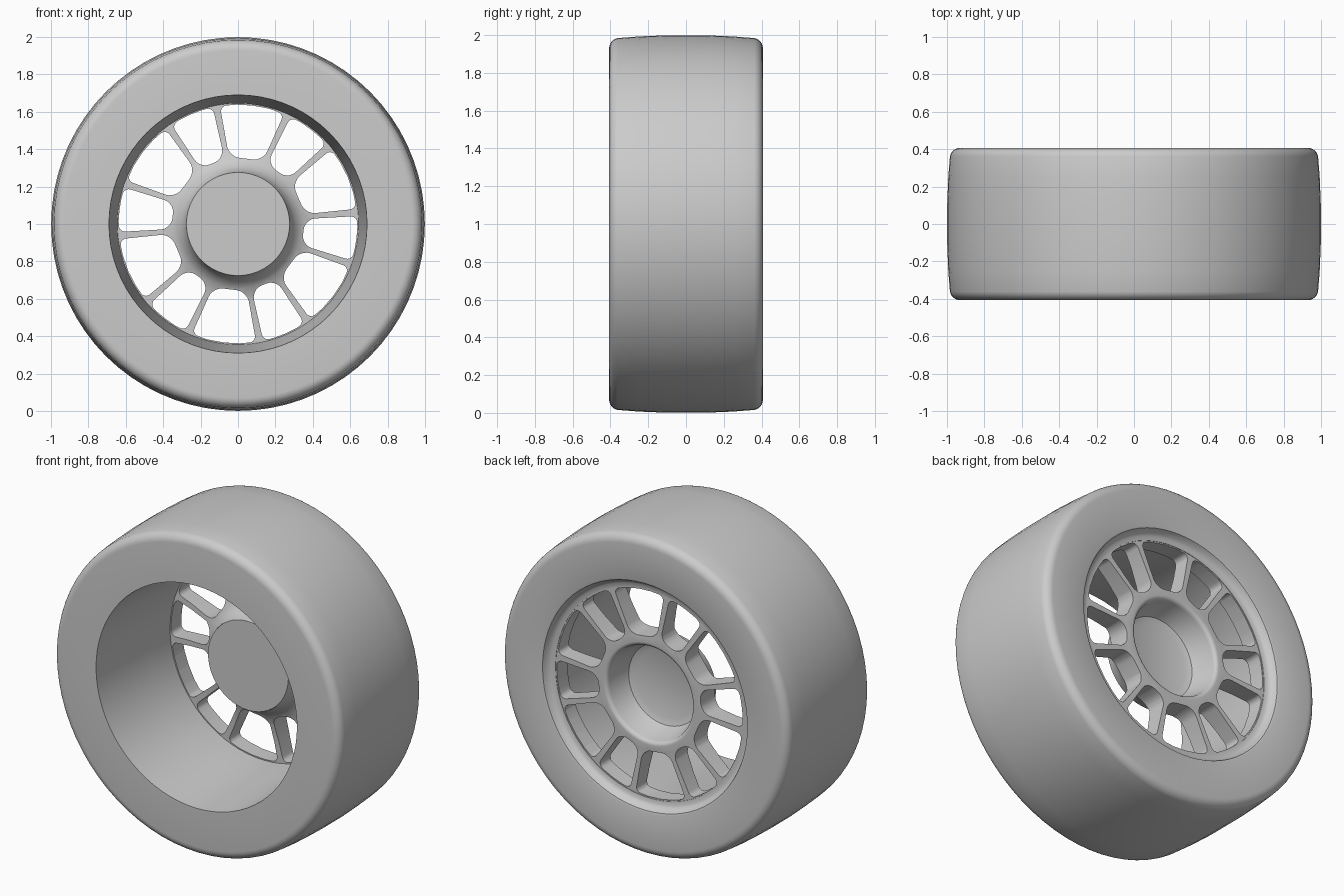
import bpy, bmesh, math
from mathutils import Matrix, Vector

cube = bpy.data.objects.get("Cube")
if cube:
    bpy.data.objects.remove(cube, do_unlink=True)

CENTRE = Vector((0, 0, 1))

grey = bpy.data.materials.new("plain_grey")
grey.use_nodes = True
grey.diffuse_color = (0.6, 0.6, 0.6, 1)
grey.node_tree.nodes["Principled BSDF"].inputs["Base Color"].default_value = (0.6, 0.6, 0.6, 1)


def add_object(name, bm):
    bmesh.ops.recalc_face_normals(bm, faces=bm.faces)
    mesh = bpy.data.meshes.new(name)
    bm.to_mesh(mesh)
    bm.free()
    mesh.materials.append(grey)
    obj = bpy.data.objects.new(name, mesh)
    obj.location = CENTRE
    bpy.context.collection.objects.link(obj)
    return obj


def lathe(name, profile, steps, closed):
    """Spin (radius, y) points around the axle."""
    bm = bmesh.new()
    verts = [bm.verts.new((r, y, 0)) for r, y in profile]
    pairs = list(zip(verts, verts[1:]))
    if closed:
        pairs.append((verts[-1], verts[0]))
    edges = [bm.edges.new(p) for p in pairs]
    bmesh.ops.spin(bm, geom=verts + edges, cent=(0, 0, 0), axis=(0, 1, 0),
                   angle=math.tau, steps=steps, use_merge=True)
    bmesh.ops.remove_doubles(bm, verts=bm.verts, dist=1e-4)
    return add_object(name, bm)


def arc(cx, cy, radius, start, end, n=6):
    """Quarter-round points for a profile corner."""
    angles = [math.radians(start + (end - start) * i / n) for i in range(n + 1)]
    return [(cx + radius * math.cos(a), cy + radius * math.sin(a)) for a in angles]


def add_window(bm, angle, outer_half, inner_half):
    """Rounded keystone prism that cuts one gap between spokes."""
    part = bmesh.new()
    spread = math.radians(outer_half)
    inner = [(0.352, -inner_half), (0.352, inner_half)]
    outer = [(0.638 * math.cos(spread * k), 0.638 * math.sin(spread * k))
             for k in (1, 0.5, 0, -0.5, -1)]
    face = part.faces.new([part.verts.new((x, 0, z)) for x, z in inner + outer])
    top = bmesh.ops.extrude_face_region(part, geom=[face])["geom"]
    bmesh.ops.translate(part, vec=(0, 0.6, 0),
                        verts=[v for v in top if isinstance(v, bmesh.types.BMVert)])

    def corners(near):
        return [e for e in part.edges
                if abs(e.verts[0].co.y - e.verts[1].co.y) > 0.5
                and (e.verts[0].co.x < 0.4 if near else
                     abs(abs(math.atan2(e.verts[0].co.z, e.verts[0].co.x)) - spread) < 0.001
                     and e.verts[0].co.x > 0.5)]

    for near, size in ((False, 0.035), (True, 0.055)):
        bmesh.ops.bevel(part, geom=corners(near), offset=size, segments=5,
                        profile=0.5, affect='EDGES')
    bmesh.ops.recalc_face_normals(part, faces=part.faces)
    bmesh.ops.rotate(part, verts=part.verts, cent=(0, 0, 0),
                     matrix=Matrix.Rotation(-math.radians(angle), 3, 'Y'))
    piece = bpy.data.meshes.new("window_piece")
    part.to_mesh(piece)
    part.free()
    bm.from_mesh(piece)
    bpy.data.meshes.remove(piece)


# Tyre with the tapered barrel inside and the stepped rear lip
tyre_profile = (
    [(0.69, -0.407)]
    + arc(0.93, -0.352, 0.055, -90, -10)
    + [(0.993, -0.25), (0.999, -0.1), (0.999, 0.1), (0.993, 0.25)]
    + arc(0.93, 0.352, 0.055, 10, 90)
    + [(0.715, 0.407), (0.703, 0.403), (0.697, 0.39), (0.685, 0.37), (0.67, 0.36),
       (0.645, 0.358), (0.645, 0.25), (0.66, 0.05)])
tyre = lathe("tyre_and_barrel", tyre_profile, 72, True)

# Wheel disc with a flat front hub and a rear cup
disc_profile = (
    [(0, 0.10), (0.276, 0.10), (0.285, 0.14), (0.305, 0.18), (0.34, 0.212), (0.4, 0.235),
     (0.52, 0.25), (0.66, 0.255), (0.66, 0.355), (0.36, 0.355)]
    + arc(0.315, 0.335, 0.025, 90, 180, 4)
    + [(0.265, 0.24), (0.25, 0.205), (0.21, 0.19), (0, 0.19)])
disc = lathe("spoked_disc", disc_profile, 48, False)

# Alternating wide and narrow gaps leave twelve tapered spokes
windows = bmesh.new()
for k in range(6):
    add_window(windows, 83 + 60 * k, 15.7, 0.092)
    add_window(windows, 53 + 60 * k, 10.8, 0.07)
cutter = add_object("window_cutter", windows)
cutter.hide_render = True

cut = disc.modifiers.new("windows", 'BOOLEAN')
cut.operation = 'DIFFERENCE'
cut.solver = 'EXACT'
cut.object = cutter
bpy.context.view_layer.update()
graph = bpy.context.evaluated_depsgraph_get()
result = bpy.data.meshes.new_from_object(disc.evaluated_get(graph))
disc.modifiers.clear()
disc.data = result
bpy.data.objects.remove(cutter, do_unlink=True)

# Smooth shading with crisp machined edges
bpy.ops.object.select_all(action='DESELECT')
for obj in (tyre, disc):
    obj.select_set(True)
bpy.context.view_layer.objects.active = tyre
bpy.ops.object.shade_smooth_by_angle(angle=math.radians(40))
